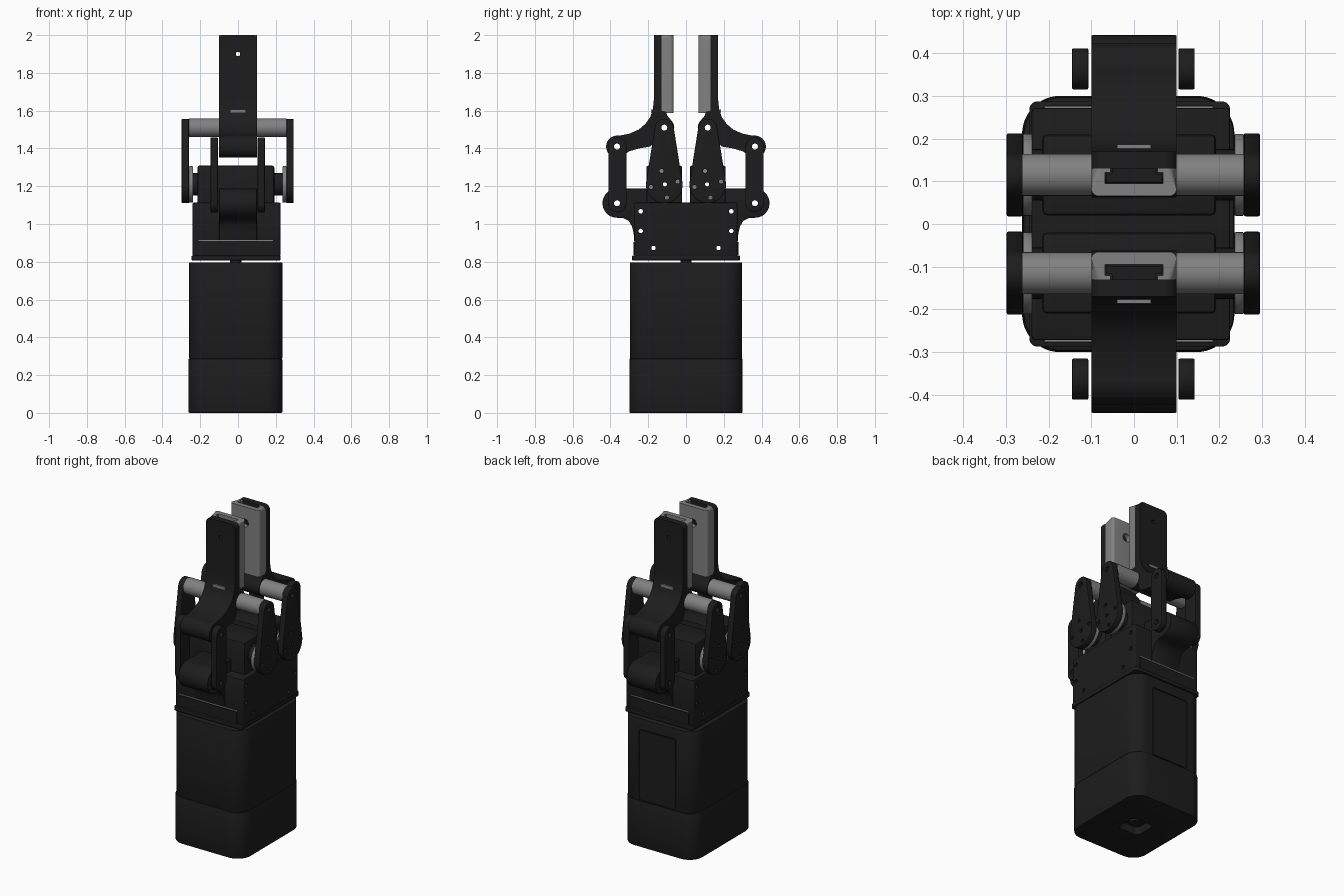
import bpy, bmesh
from math import sin, cos, pi, asin

if "Cube" in bpy.data.objects:
    bpy.data.objects.remove(bpy.data.objects["Cube"])


def material(name, v):
    m = bpy.data.materials.new(name)
    m.diffuse_color = (v, v, v, 1)
    m.use_nodes = True
    m.node_tree.nodes["Principled BSDF"].inputs["Base Color"].default_value = m.diffuse_color
    return m


BLACK, GREY = material("black_anodised", 0.012), material("grey_metal", 0.22)


def arc(cx, cy, r, a0, a1, n=12):
    return [(cx + r * cos(a0 + (a1 - a0) * i / n), cy + r * sin(a0 + (a1 - a0) * i / n)) for i in range(n + 1)]


def circle(cx, cy, r, n=32):
    return arc(cx, cy, r, 0, 2 * pi, n)[:-1]


def rect(x0, x1, y0, y1, r=0.0):
    if r == 0:
        return [(x0, y0), (x1, y0), (x1, y1), (x0, y1)]
    return (arc(x1 - r, y1 - r, r, 0, pi / 2) + arc(x0 + r, y1 - r, r, pi / 2, pi)
            + arc(x0 + r, y0 + r, r, pi, 1.5 * pi) + arc(x1 - r, y0 + r, r, 1.5 * pi, 2 * pi))


def teardrop(y, z_top, r_top, z_bot, r_bot):
    p = asin((r_bot - r_top) / (z_top - z_bot))
    return arc(y, z_top, r_top, p, pi - p, 18) + arc(y, z_bot, r_bot, pi - p, 2 * pi + p, 24)


def add_prism(bm, pts, a, b, axis):
    place = {"x": lambda u, v, w: (w, u, v), "y": lambda u, v, w: (u, w, v), "z": lambda u, v, w: (u, v, w)}[axis]
    lo = [bm.verts.new(place(u, v, a)) for u, v in pts]
    hi = [bm.verts.new(place(u, v, b)) for u, v in pts]
    n = len(pts)
    bm.faces.new(lo)
    bm.faces.new(hi)
    for i in range(n):
        bm.faces.new((lo[i], lo[(i + 1) % n], hi[(i + 1) % n], hi[i]))


def prisms(name, parts, mat=BLACK, bevel=0.0, cut=(), round_top=0.0):
    """One object made of extruded outlines: parts = [(points, start, end, axis)]."""
    bm = bmesh.new()
    for p in parts:
        add_prism(bm, *p)
    bmesh.ops.recalc_face_normals(bm, faces=bm.faces)
    if round_top:
        edges = [e for e in bm.edges if all(v.co.z > 1.999 for v in e.verts)
                 and abs(e.verts[0].co.x - e.verts[1].co.x) < 1e-4 and abs(abs(e.verts[0].co.x) - 0.1) < 1e-3]
        bmesh.ops.bevel(bm, geom=edges, offset=round_top, segments=6, profile=0.5, affect="EDGES")
    me = bpy.data.meshes.new(name)
    bm.to_mesh(me)
    bm.free()
    ob = bpy.data.objects.new(name, me)
    bpy.context.collection.objects.link(ob)
    if bevel:
        m = ob.modifiers.new("bevel", "BEVEL")
        m.width, m.segments, m.limit_method, m.angle_limit = bevel, 2, "ANGLE", 0.9
    for c in cut:
        m = ob.modifiers.new("cut", "BOOLEAN")
        m.object, m.operation, m.solver = c, "DIFFERENCE", "EXACT"
    if ob.modifiers:
        bpy.context.view_layer.update()
        ob.data = bpy.data.meshes.new_from_object(ob.evaluated_get(bpy.context.evaluated_depsgraph_get()))
        ob.modifiers.clear()
    ob.data.materials.clear()
    ob.data.materials.append(mat)
    return ob


def mir(pts, s):
    return [(s * y, z) for y, z in pts]


# cutters: through holes along x, lever bolt holes, fingertip holes along y
HOLES = [(0.365, 1.41, .016), (0.365, 1.11, .016), (0.115, 1.51, .016), (0.112, 1.21, .011),
         (0.24, 1.067, .012), (0.24, 0.963, .012), (0.172, 0.873, .012)]
holes = prisms("hole_cutter", [(circle(s * y, z, r, 16), -0.4, 0.4, "x") for y, z, r in HOLES for s in (-1, 1)])
bolts = prisms("bolt_cutter", [(circle(s * 0.115 + 0.072 * cos(a), 1.21 + 0.072 * sin(a), .011, 12), -0.4, 0.4, "x")
                               for s in (-1, 1) for a in (0.2, 0.2 + pi / 2, 0.2 + pi, 0.2 + 1.5 * pi)])
tip = prisms("tip_cutter", [(circle(0, 1.9, .012, 16), -0.4, 0.4, "y")])
pad_hole = prisms("pad_hole_cutter", [(circle(0, 1.9, .026, 24), -0.11, 0.11, "y")])
panel_cut = prisms("panel_cutter", [(rect(-0.14, 0.115, 0.29, 0.73, 0.015), 0.29, 0.32, "y")])
foot_cut = prisms("foot_cutter", [(rect(-0.085, 0.06, -0.07, 0.07, 0.025), -0.02, 0.05, "z")])
cutters = [holes, bolts, tip, pad_hole, panel_cut, foot_cut]

# base housing in two sections with a rear panel and a recess underneath
prisms("base_lower", [(rect(-0.262, 0.235, -0.3, 0.3, 0.09), 0, 0.288, "z")], bevel=0.006, cut=[foot_cut])
prisms("base_upper", [(rect(-0.259, 0.235, -0.297, 0.297, 0.09), 0.286, 0.797, "z")], bevel=0.006, cut=[panel_cut])
prisms("base_panel", [(rect(-0.134, 0.109, 0.296, 0.724, 0.012), 0.285, 0.295, "y")])
prisms("foot_socket", [(circle(-0.0125, 0, 0.035, 24), 0.02, 0.06, "z")])
prisms("neck", [(circle(-0.0125, 0, 0.03, 24), 0.79, 0.82, "z")])

# palm block and flange
prisms("palm_flange", [(rect(-0.245, 0.225, -0.287, 0.287, 0.02), 0.808, 0.832, "z")], bevel=0.003)
prisms("palm", [(rect(-0.24, 0.225, -0.272, 0.272, 0.012), 0.83, 1.113, "z")], bevel=0.006, cut=[holes])

for s, side in ((-1, "front"), (1, "rear")):
    # thin trim line and cover plate on the palm face
    prisms(side + "_palm_trim", [(rect(-0.21, 0.185, 0.909, 0.915), s * 0.26, s * 0.276, "y")], GREY)
    prisms(side + "_palm_cover", [(rect(-0.21, 0.185, 0.835, 0.905), s * 0.26, s * 0.277, "y")])

    # servo motor with its hubs and output discs
    yc = s * 0.115
    prisms(side + "_motor", [(rect(-0.215, 0.192, min(s * .02, s * .21), max(s * .02, s * .21)), 1.0, 1.31, "z")],
           bevel=0.012, cut=[holes])
    prisms(side + "_motor_hubs", [(circle(yc, 1.21, 0.06), a, b, "x") for a, b in ((-0.24, -0.2), (0.18, 0.237))],
           cut=[holes])
    prisms(side + "_output_discs", [(circle(yc, 1.21, 0.096, 48), a, b, "x")
                                    for a, b in ((-0.26, -0.238), (0.235, 0.257))], GREY, 0.003, [holes])

    # driven levers and the tube joining them
    lever = mir(teardrop(0.115, 1.507, 0.05, 1.207, 0.097), s)
    prisms(side + "_levers", [(lever, a, b, "x") for a, b in ((-0.298, -0.26), (0.257, 0.295))],
           bevel=0.004, cut=[holes, bolts])
    prisms(side + "_cross_tube", [(circle(yc, 1.51, 0.049, 40), -0.2605, 0.2575, "x")], GREY, cut=[holes])

    # fixed arm growing out of the palm
    arm = ([(0.2, 0.9), (0.273, 0.9), (0.277, 0.95), (0.287, 0.99), (0.305, 1.018), (0.333, 1.032)]
           + arc(0.365, 1.11, 0.077, -pi / 2, pi / 2, 20) + [(0.2, 1.187)])
    prisms(side + "_fixed_arm", [(mir(arm, s), -0.1, 0.1, "x")], bevel=0.004, cut=[holes])

    # outer links
    link = mir(teardrop(0.363, 1.41, 0.048, 1.11, 0.048), s)
    prisms(side + "_outer_links", [(link, a, b, "x") for a, b in ((-0.145, -0.107), (0.104, 0.142))],
           bevel=0.003, cut=[holes])

    # curved finger
    finger = ([(0.13, 2.0), (0.17, 2.0), (0.17, 1.66), (0.175, 1.61), (0.19, 1.565), (0.215, 1.53),
               (0.25, 1.5), (0.3, 1.478)] + arc(0.365, 1.41, 0.058, 0.55 * pi, -0.6 * pi, 20)
              + [(0.3, 1.385), (0.25, 1.4), (0.19, 1.41), (0.165, 1.43)]
              + arc(0.115, 1.51, 0.053, -0.25 * pi, -1.2 * pi, 16) + [(0.1, 1.575), (0.105, 1.595), (0.13, 1.6)])
    prisms(side + "_finger", [(mir(finger, s), -0.1, 0.1, "x")], cut=[holes, tip], round_top=0.03)

    # grip pad with a T-shaped slot, and the key that fills it
    pad = (arc(-0.082, 0.083, 0.018, pi, 1.5 * pi, 6) + arc(0.082, 0.083, 0.018, 1.5 * pi, 2 * pi, 6)
           + [(0.1, 0.13), (0.055, 0.13), (0.055, 0.12), (0.068, 0.12), (0.068, 0.095),
              (-0.068, 0.095), (-0.068, 0.12), (-0.055, 0.12), (-0.055, 0.13), (-0.1, 0.13)])
    prisms(side + "_grip_pad", [([(x, s * y) for x, y in pad], 1.587, 2.0, "z")], GREY, cut=[pad_hole],
           round_top=0.025)
    key = [(-0.052, 0.135), (0.052, 0.135), (0.052, 0.117), (0.065, 0.117), (0.065, 0.098),
           (-0.065, 0.098), (-0.065, 0.117), (-0.052, 0.117)]
    prisms(side + "_pad_key", [([(x, s * y) for x, y in key], 1.6, 1.97, "z")], cut=[tip])
    prisms(side + "_finger_tab", [(rect(-0.04, 0.04, 1.59, 1.606), s * 0.16, s * 0.186, "y")], GREY)

for c in cutters:
    bpy.data.objects.remove(c)

# smooth curved walls, keep edges crisp
for ob in bpy.context.scene.objects:
    ob.select_set(True)
    bpy.context.view_layer.objects.active = ob
bpy.ops.object.shade_smooth_by_angle(angle=0.6)
